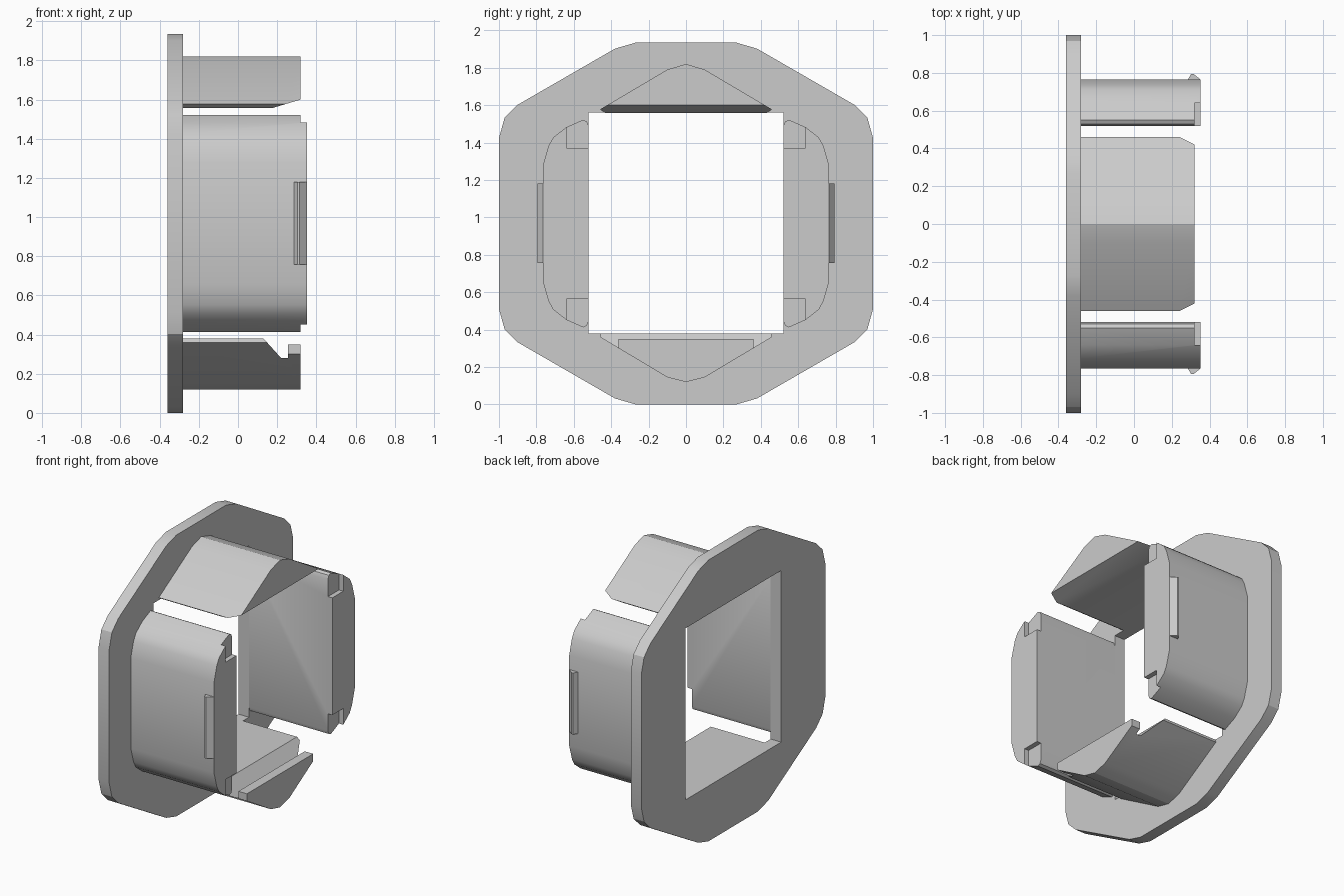
import bpy
import bmesh
import math
from mathutils import Vector

cube = bpy.data.objects.get("Cube")
if cube:
    bpy.data.objects.remove(cube, do_unlink=True)

MID = 0.967          # height of the middle of the plate
BACK, JOIN, END = -0.36, -0.28, 0.32

grey = bpy.data.materials.new("light grey plastic")
grey.use_nodes = True
COLOUR = (0.6, 0.6, 0.6, 1)
grey.diffuse_color = COLOUR
grey.node_tree.nodes["Principled BSDF"].inputs["Base Color"].default_value = COLOUR


def prism(name, outline, axis, start, stop):
    """Extrude an outline along x (points are y, z), y (x, z) or z (x, y)."""
    place = {"x": lambda a, b, t: (t, a, b),
             "y": lambda a, b, t: (a, t, b),
             "z": lambda a, b, t: (a, b, t)}[axis]
    bm = bmesh.new()
    face = bm.faces.new([bm.verts.new(place(a, b, start)) for a, b in outline])
    moved = bmesh.ops.extrude_face_region(bm, geom=[face])["geom"]
    shift = Vector(place(0, 0, stop - start))
    for v in moved:
        if isinstance(v, bmesh.types.BMVert):
            v.co += shift
    bmesh.ops.recalc_face_normals(bm, faces=bm.faces)
    mesh = bpy.data.meshes.new(name)
    bm.to_mesh(mesh)
    bm.free()
    mesh.materials.append(grey)
    obj = bpy.data.objects.new(name, mesh)
    bpy.context.collection.objects.link(obj)
    return obj


def rect(a0, b0, a1, b1):
    return [(a0, b0), (a1, b0), (a1, b1), (a0, b1)]


def select(obj):
    bpy.ops.object.select_all(action="DESELECT")
    obj.select_set(True)
    bpy.context.view_layer.objects.active = obj


def cut(obj, cutter):
    cutter.hide_render = True
    select(obj)
    mod = obj.modifiers.new("cut", "BOOLEAN")
    mod.operation = "DIFFERENCE"
    mod.solver = "EXACT"
    mod.object = cutter
    bpy.ops.object.modifier_apply(modifier=mod.name)
    bpy.data.objects.remove(cutter, do_unlink=True)


def finish(obj):
    select(obj)
    bpy.ops.object.shade_smooth_by_angle(angle=math.radians(25))


def mirrored(half):
    """Complete a half outline by reflecting it in the first coordinate."""
    return half + [(-a, b) for a, b in reversed(half) if a != 0]


# Flange plate with clipped corners and a square opening
corner = [(0.27, 0.967), (0.38, 0.935), (0.90, 0.635), (0.97, 0.565), (1.0, 0.457)]
right_half = [(y, MID + h) for y, h in corner] + [(y, MID - h) for y, h in reversed(corner)]
plate = prism("flange_plate", mirrored(right_half), "x", BACK, JOIN)
cut(plate, prism("opening_cutter", rect(-0.52, 0.38, 0.52, 1.56), "x", -1, 1))
finish(plate)

# Upper wedge, its underside sloping up towards the free end
top_half = [(0, 1.82), (0.10, 1.79), (0.46, 1.577), (0.43, 1.557)]
upper = prism("upper_wedge", mirrored(top_half), "x", JOIN, END)
cut(upper, prism("slope_cutter", [(0.17, 1.555), (0.37, 1.615), (0.37, 1.4), (0.17, 1.4)],
                 "y", -1, 1))
finish(upper)

# Lower wedge with a groove and a raised lip at the free end
low_half = [(0, 0.12), (0.10, 0.145), (0.46, 0.36), (0.455, 0.38)]
lower = prism("lower_wedge", mirrored(low_half), "x", JOIN, END)
groove = [(0.13, 0.38), (0.22, 0.28), (0.255, 0.28), (0.255, 0.35),
          (0.4, 0.35), (0.4, 0.5), (0.13, 0.5)]
cut(lower, prism("groove_cutter", groove, "y", -1, 1))
for side in (1, -1):
    cut(lower, prism("lip_end_cutter", rect(0.255, 0.28, 0.4, 0.5), "y",
                     side * 0.36, side * 0.6))
finish(lower)

# Side walls with rounded outer corners, end notches and snap ridges
bend = [(0.52, 0.52), (0.53, 0.545), (0.55, 0.555), (0.64, 0.515), (0.71, 0.46),
        (0.735, 0.415), (0.765, 0.31)]
wall_outline = [(y, MID + h) for y, h in bend] + [(y, MID - h) for y, h in reversed(bend)]
ridge = [(0.285, 0.75), (0.285, 0.765), (0.303, 0.795), (0.315, 0.795),
         (0.352, 0.765), (0.352, 0.75)]
for side, label in ((1, "back"), (-1, "front")):
    wall = prism(label + "_wall", [(side * y, z) for y, z in wall_outline], "x", JOIN, 0.353)
    for up in (1, -1):
        near, far = MID + up * 0.403, MID + up * 0.7
        cut(wall, prism("notch_cutter", rect(side * 0.4, near, side * 0.64, far),
                        "x", END, 0.5))
    finish(wall)
    finish(prism(label + "_snap_ridge", [(x, side * y) for x, y in ridge], "z", 0.757, 1.18))
